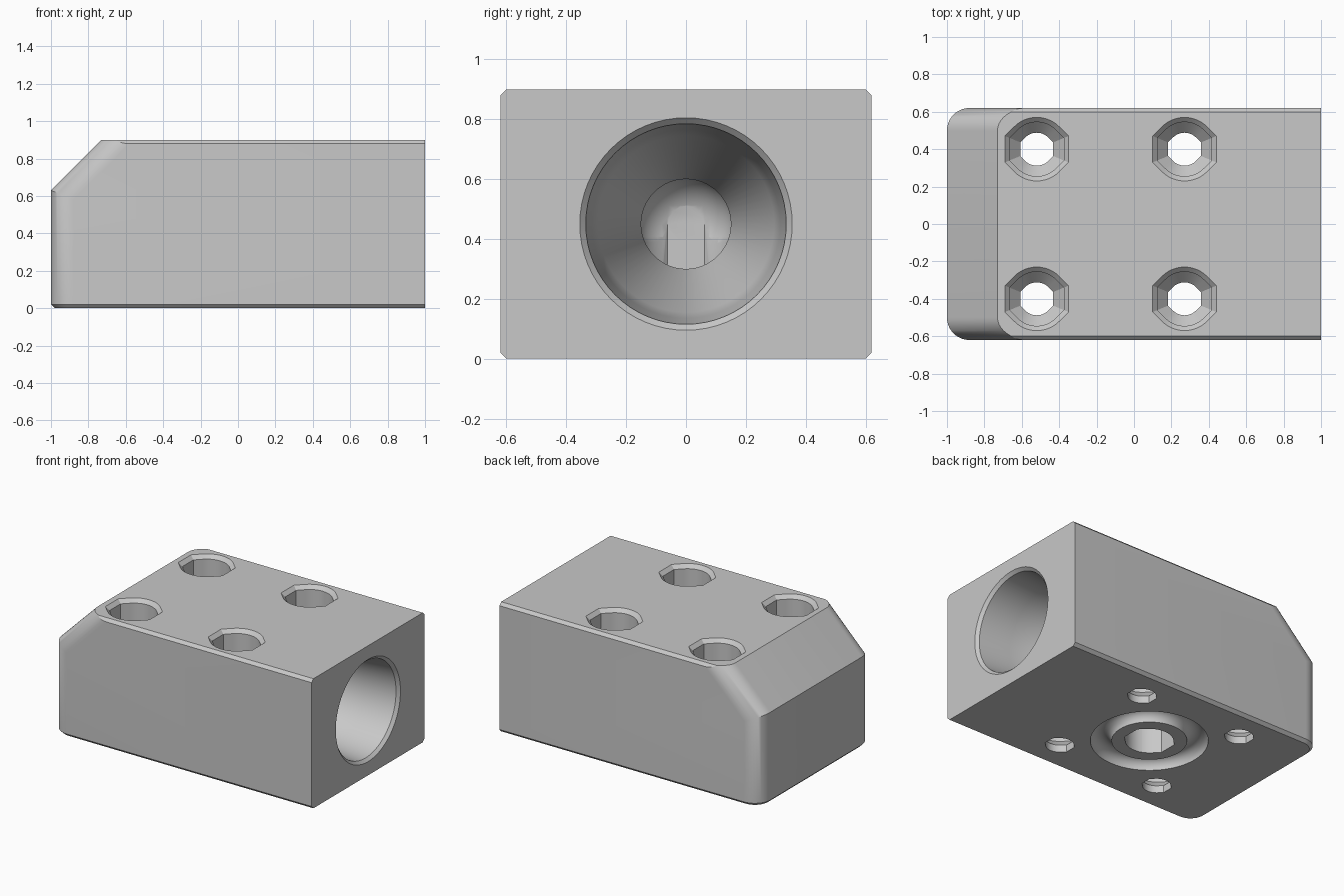
import bpy, bmesh, math
from mathutils import Matrix, Vector

if "Cube" in bpy.data.objects:
    bpy.data.objects.remove(bpy.data.objects["Cube"], do_unlink=True)

HALF_W, HEIGHT, CENTRE_X, BORE_Z = 0.62, 0.9, -0.125, 0.45


def make_object(name, bm):
    bmesh.ops.recalc_face_normals(bm, faces=bm.faces)
    mesh = bpy.data.meshes.new(name)
    bm.to_mesh(mesh)
    bm.free()
    obj = bpy.data.objects.new(name, mesh)
    bpy.context.collection.objects.link(obj)
    return obj


def round_section(n=64):
    return [(math.cos(2 * math.pi * i / n), math.sin(2 * math.pi * i / n)) for i in range(n)]


def flatted_section(n=12):
    # circle whose two x sides are 45 degree tangents cut off by a flat
    t = math.tan(math.pi / 8)
    arc = [math.pi / 4 + math.pi / 2 * i / n for i in range(n + 1)]
    half = [(1, t)] + [(math.cos(a), math.sin(a)) for a in arc] + [(-1, t)]
    return half + [(-x, -y) for x, y in half]


def loft(name, section, rings, matrix):
    # stack of scaled sections (radius, height), capped at both ends
    bm = bmesh.new()
    loops = [[bm.verts.new((x * r, y * r, h)) for x, y in section] for r, h in rings]
    n = len(section)
    for a, b in zip(loops, loops[1:]):
        for i in range(n):
            j = (i + 1) % n
            bm.faces.new((a[i], a[j], b[j], b[i]))
    bm.faces.new(loops[0])
    bm.faces.new(loops[-1])
    bm.transform(matrix)
    return make_object(name, bm)


def cut_plane(bm, point, normal):
    cut = bmesh.ops.bisect_plane(bm, geom=bm.verts[:] + bm.edges[:] + bm.faces[:], dist=1e-5,
                                 plane_co=point, plane_no=normal, clear_outer=True)
    edges = [e for e in cut["geom_cut"] if isinstance(e, bmesh.types.BMEdge)]
    bmesh.ops.holes_fill(bm, edges=edges, sides=0)


# Body: side profile extruded across, then its end corners rounded
bm = bmesh.new()
profile = [(-1, 0), (1, 0), (1, HEIGHT), (-0.73, HEIGHT), (-1, 0.63)]
face = bm.faces.new([bm.verts.new((x, -HALF_W, z)) for x, z in profile])
ext = bmesh.ops.extrude_face_region(bm, geom=[face])
bmesh.ops.translate(bm, vec=(0, 2 * HALF_W, 0),
                    verts=[v for v in ext["geom"] if isinstance(v, bmesh.types.BMVert)])
bmesh.ops.recalc_face_normals(bm, faces=bm.faces)


def is_corner(e):
    a, b = e.verts[0].co, e.verts[1].co
    return abs(a.y - b.y) < 1e-4 and max(a.x, b.x) < -0.7 and abs(a.z - b.z) > 0.1


bmesh.ops.bevel(bm, geom=[e for e in bm.edges if is_corner(e)], offset=0.12,
                segments=10, profile=0.5, affect='EDGES')
# Narrow chamfer round the base, except at the open end
base = [e for e in bm.edges if all(v.co.z < 1e-4 for v in e.verts)
        and not all(v.co.x > 0.99 for v in e.verts)]
bmesh.ops.bevel(bm, geom=base, offset=0.02, segments=1, affect='EDGES')
# Narrow chamfers on the long top edges
for side in (-1, 1):
    cut_plane(bm, Vector((0, side * HALF_W, HEIGHT - 0.02)), Vector((0, side, 1)))
body = make_object("valve_block", bm)

cutters = []

# Stepped and tapered bore from the open end
bore_matrix = Matrix.Translation((0, 0, BORE_Z)) @ Matrix.Rotation(math.pi / 2, 4, 'Y')
bore = [(0.375, 1.02), (0.335, 0.98), (0.315, 0.75), (0.295, 0.5), (0.15, 0.2), (0.15, CENTRE_X)]
cutters.append(loft("main_bore", round_section(), bore, bore_matrix))

# Vertical port and the rounded elbow that joins it to the bore
centre = Matrix.Translation((CENTRE_X, 0, 0))
cutters.append(loft("bottom_port", flatted_section(), [(0.15, -0.1), (0.15, BORE_Z)], centre))
bm = bmesh.new()
bmesh.ops.create_uvsphere(bm, u_segments=48, v_segments=24, radius=0.162)
cut_plane(bm, Vector((-0.15, 0, 0)), Vector((-1, 0, 0)))
bm.transform(Matrix.Translation((CENTRE_X, 0, BORE_Z)))
cutters.append(make_object("elbow", bm))

# Ring groove for the seal under the block
bm = bmesh.new()
major, minor, nu, nv = 0.302, 0.067, 64, 20
ring = [[bm.verts.new(((major + minor * math.cos(b)) * math.cos(a),
                       (major + minor * math.cos(b)) * math.sin(a), minor * math.sin(b)))
         for b in (2 * math.pi * (j + 0.5) / nv for j in range(nv))]
        for a in (2 * math.pi * i / nu for i in range(nu))]
for i in range(nu):
    for j in range(nv):
        k, m = (i + 1) % nu, (j + 1) % nv
        bm.faces.new((ring[i][j], ring[k][j], ring[k][m], ring[i][m]))
bm.transform(centre)
cutters.append(make_object("seal_groove", bm))

# Four counterbored screw holes
screw = [(0.088, -0.1), (0.088, 0.05), (0.145, 0.11), (0.145, HEIGHT - 0.025), (0.195, HEIGHT + 0.025)]
for dx in (-0.395, 0.395):
    for y in (-0.4, 0.4):
        place = Matrix.Translation((CENTRE_X + dx, y, 0))
        cutters.append(loft("screw_hole", flatted_section(), screw, place))

# Cut every opening, then drop the cutters
bpy.context.view_layer.objects.active = body
body.select_set(True)
for cutter in cutters:
    cutter.hide_render = True
    mod = body.modifiers.new(cutter.name, 'BOOLEAN')
    mod.operation, mod.solver, mod.object = 'DIFFERENCE', 'EXACT', cutter
    bpy.ops.object.modifier_apply(modifier=mod.name)
    bpy.data.objects.remove(cutter, do_unlink=True)

# Plain grey metal
grey = bpy.data.materials.new("plain_grey")
grey.use_nodes = True
colour = (0.58, 0.58, 0.58, 1)
grey.diffuse_color = colour
grey.node_tree.nodes["Principled BSDF"].inputs["Base Color"].default_value = colour
body.data.materials.clear()
body.data.materials.append(grey)
bpy.ops.object.select_all(action='DESELECT')
body.select_set(True)
bpy.ops.object.shade_smooth_by_angle(angle=math.radians(30))
